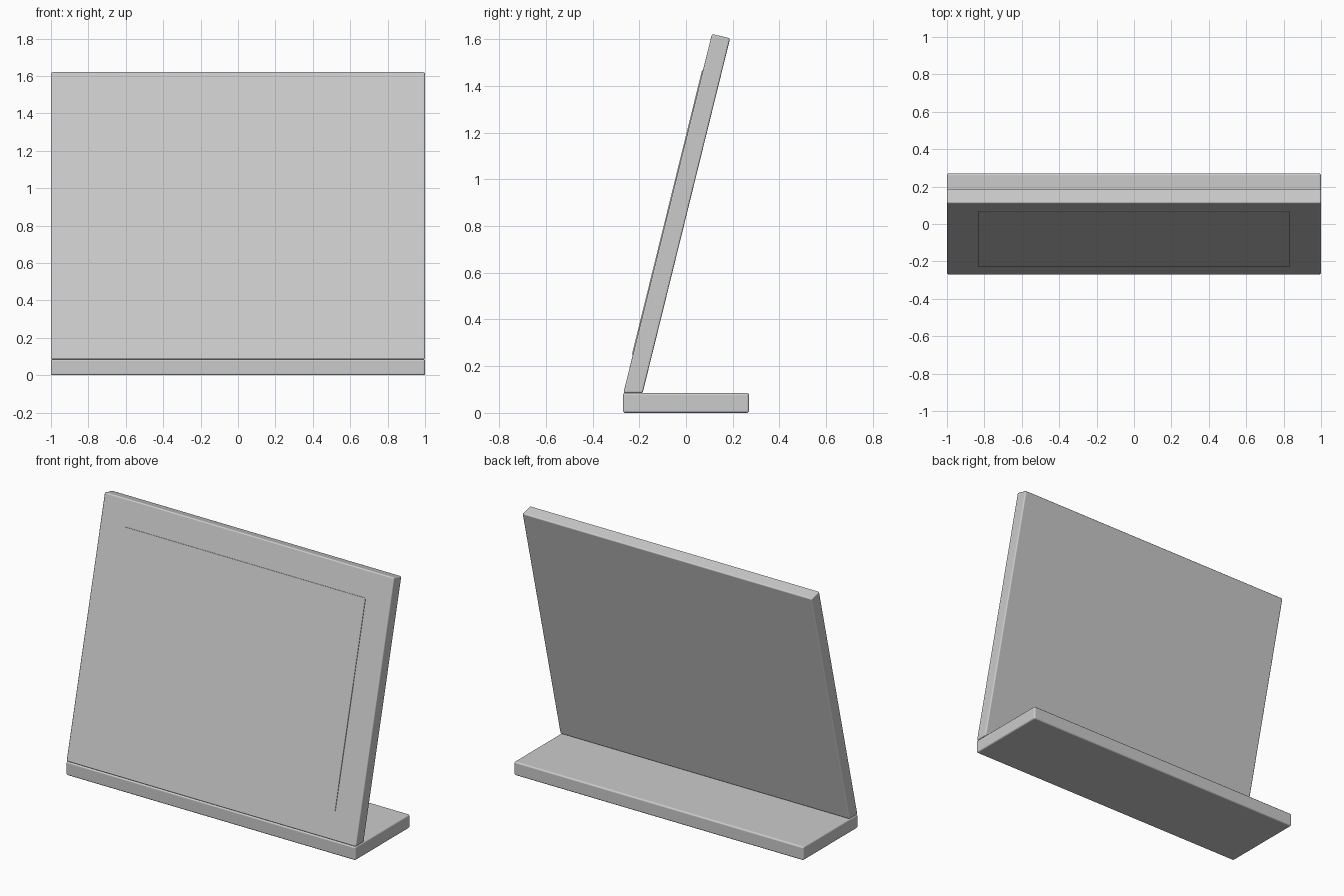
import bpy, bmesh
from mathutils import Vector

if "Cube" in bpy.data.objects:
    bpy.data.objects.remove(bpy.data.objects["Cube"])


def extrude_profile(name, pts, half_w, bevel):
    """Extrude a (y, z) profile along x and round its edges."""
    bm = bmesh.new()
    left = [bm.verts.new((-half_w, y, z)) for y, z in pts]
    face = bm.faces.new(left)
    new = bmesh.ops.extrude_face_region(bm, geom=[face])["geom"]
    bmesh.ops.translate(bm, vec=(2 * half_w, 0, 0),
                        verts=[g for g in new if isinstance(g, bmesh.types.BMVert)])
    bmesh.ops.recalc_face_normals(bm, faces=bm.faces)
    mesh = bpy.data.meshes.new(name)
    bm.to_mesh(mesh)
    bm.free()
    ob = bpy.data.objects.new(name, mesh)
    bpy.context.collection.objects.link(ob)
    if bevel:
        mod = ob.modifiers.new("rounded_edges", "BEVEL")
        mod.width = bevel
        mod.segments = 3
        mod.limit_method = "ANGLE"
        mod.harden_normals = True
    bpy.context.view_layer.objects.active = ob
    ob.select_set(True)
    bpy.ops.object.shade_smooth_by_angle()
    ob.select_set(False)
    return ob


# Flat foot
extrude_profile("base", [(-0.27, 0), (0.27, 0), (0.27, 0.085), (-0.27, 0.085)], 1.0, 0.01)

# Leaning panel: level bottom edge, square top edge
bottom_front = Vector((-0.268, 0.085))
top_front = Vector((0.111, 1.622))
up = (top_front - bottom_front).normalized()
back = Vector((up.y, -up.x))
thick = 0.08
bottom_back = bottom_front + Vector((thick / up.y, 0))
extrude_profile("display_panel",
                [bottom_front, bottom_back, top_front + back * thick, top_front], 1.0, 0.008)


# Thin screen, barely proud of the panel front
def on_front(z, depth):
    return bottom_front + up * ((z - bottom_front.y) / up.y) + back * depth


extrude_profile("screen", [on_front(0.25, -0.004), on_front(0.25, 0.01),
                           on_front(1.465, 0.01), on_front(1.465, -0.004)], 0.832, 0)
